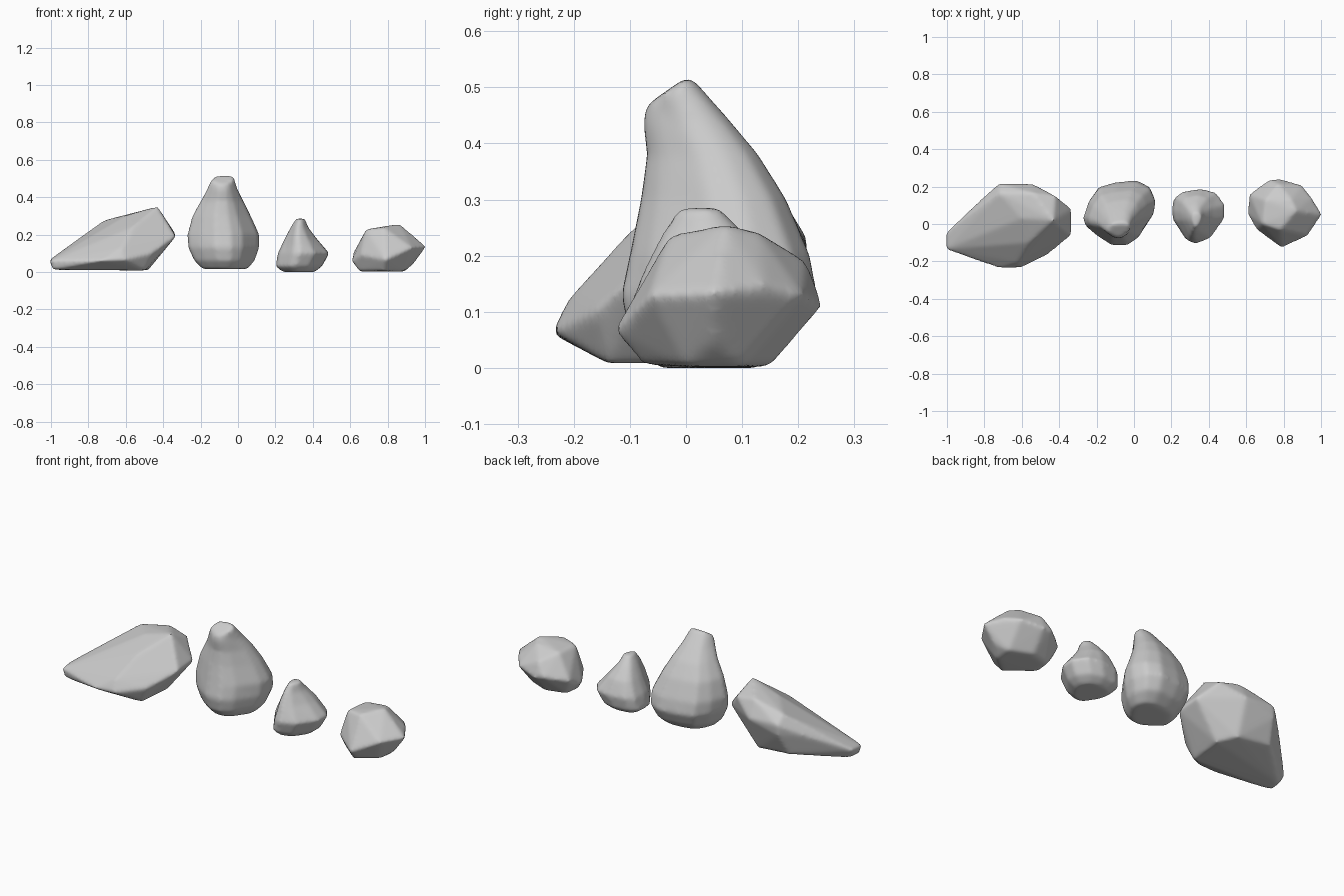
import bpy, bmesh


def finish(name, bm, rounds):
    """Turn a faceted block into a weathered, softly rounded stone."""
    bmesh.ops.recalc_face_normals(bm, faces=bm.faces)
    me = bpy.data.meshes.new(name)
    bm.to_mesh(me)
    bm.free()
    ob = bpy.data.objects.new(name, me)
    bpy.context.collection.objects.link(ob)
    rm = ob.modifiers.new("remesh", 'REMESH')
    rm.mode = 'VOXEL'
    rm.voxel_size = 0.01
    rm.use_smooth_shade = True
    sm = ob.modifiers.new("soften", 'SMOOTH')
    sm.factor = 0.5
    sm.iterations = rounds
    return ob


def hull_rock(name, pts, rounds=14):
    """Angular boulder: convex hull of its corner points."""
    bm = bmesh.new()
    for p in pts:
        bm.verts.new(p)
    res = bmesh.ops.convex_hull(bm, input=bm.verts)
    junk = [g for g in res["geom_interior"] if isinstance(g, bmesh.types.BMVert)]
    bmesh.ops.delete(bm, geom=junk, context='VERTS')
    return finish(name, bm, rounds)


def loft_rock(name, outline, rings, rounds=14):
    """Tapered stone: plan outline refitted to ring boxes (z, x0, x1, y0, y1, tilt)."""
    xs, ys = [p[0] for p in outline], [p[1] for p in outline]
    unit = [((x - min(xs)) / (max(xs) - min(xs)), (y - min(ys)) / (max(ys) - min(ys)))
            for x, y in outline]
    bm = bmesh.new()
    loops = []
    for z, x0, x1, y0, y1, tilt in rings:
        loops.append([bm.verts.new((x0 + u * (x1 - x0), y0 + v * (y1 - y0),
                                    z + tilt * (v - 0.5) * (y1 - y0))) for u, v in unit])
    n = len(unit)
    for a, b in zip(loops, loops[1:]):
        for i in range(n):
            j = (i + 1) % n
            bm.faces.new((a[i], a[j], b[j], b[i]))
    bm.faces.new(loops[0][::-1])
    bm.faces.new(loops[-1])
    return finish(name, bm, rounds)


# Long wedge boulder, low tail to the left
hull_rock("wedge_rock", [
    (-.99, -.13, .012), (-.98, -.06, .012), (-.75, .15, .05), (-.5, -.14, .008),
    (-.48, .06, .01), (-.55, .14, .03), (-1.01, -.05, .065), (-1.005, -.135, .06),
    (-.72, -.238, .06), (-.61, -.238, .065), (-.62, -.205, .13), (-.56, -.1, .245),
    (-.46, -.165, .1), (-.332, -.06, .19), (-.332, .08, .2), (-.43, .02, .35),
    (-.42, .15, .29), (-.54, .165, .315), (-.72, .165, .275), (-.54, .215, .22),
    (-.72, .217, .23), (-.72, .21, .17), (-.82, .13, .17), (-.6, .03, .30)], 10)

# Tall pear-shaped stone
loft_rock("tall_rock",
          [(-.27, .04), (-.24, .13), (-.19, .2), (-.1, .225), (.01, .235), (.08, .2), (.11, .13),
           (.1, .06), (.02, -.06), (-.04, -.1), (-.12, -.1), (-.2, -.05), (-.26, 0)],
          [(.015, -.19, .05, -.06, .14, 0), (.06, -.235, .09, -.10, .2, 0),
           (.13, -.268, .114, -.115, .235, 0), (.2, -.272, .115, -.10, .222, 0),
           (.3, -.245, .07, -.08, .18, 0), (.38, -.2, .03, -.069, .13, 0),
           (.44, -.168, .0, -.077, .08, 0), (.496, -.144, -.02, -.07, .007, .7)])

# Small pointed stone
loft_rock("small_rock",
          [(.2, .07), (.21, .14), (.25, .17), (.35, .185), (.43, .165), (.48, .1), (.475, .03),
           (.4, -.07), (.32, -.1), (.28, -.085), (.25, -.04), (.21, .02)],
          [(.0, .24, .41, -.05, .13, 0), (.03, .2, .45, -.09, .17, 0),
           (.1, .212, .489, -.107, .189, 0), (.18, .25, .42, -.075, .155, 0),
           (.24, .282, .375, -.045, .105, 0), (.286, .31, .358, -.015, .06, 0)], 10)

# Squat chunky stone
hull_rock("squat_rock", [
    (.65, .03, .002), (.66, .12, .002), (.78, -.08, .006), (.88, -.0, .002), (.89, .1, .002),
    (.77, .15, .002), (.61, .05, .06), (.61, .09, .06), (.615, .16, .1), (.72, .238, .12),
    (.78, .243, .11), (.9, .208, .13), (1.008, .05, .135), (.93, -.065, .13), (.79, -.13, .065),
    (.94, .05, .045), (.655, -.03, .09), (.685, .0, .228), (.7, .13, .228), (.78, -.03, .237),
    (.865, .07, .257), (.84, .13, .242), (.77, .215, .19), (.95, .14, .15)], 10)
